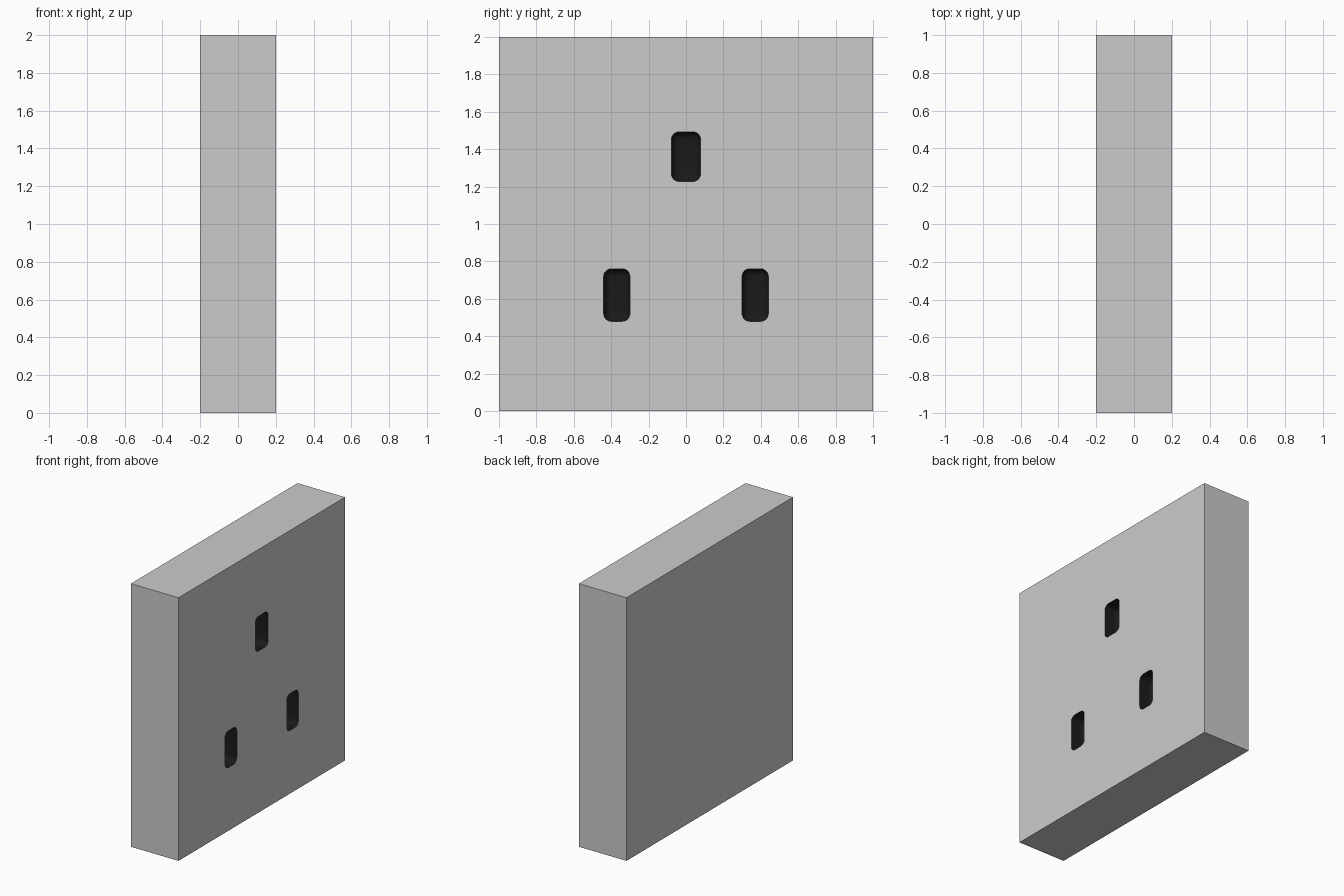
import bpy, bmesh

if "Cube" in bpy.data.objects:
    bpy.data.objects.remove(bpy.data.objects["Cube"])

black = bpy.data.materials.new("black_slot")
black.diffuse_color = (0.01, 0.01, 0.01, 1)
black.use_nodes = True
black.node_tree.nodes["Principled BSDF"].inputs["Base Color"].default_value = black.diffuse_color

FACE_X = 0.2      # front surface of the plate
DEPTH = 0.12      # depth of the pin slots


def box(name, loc, size, bevel=0.0, mat_index=0):
    bm = bmesh.new()
    bmesh.ops.create_cube(bm, size=1)
    bmesh.ops.scale(bm, vec=size, verts=bm.verts)
    if bevel:
        bmesh.ops.bevel(bm, geom=bm.edges[:], offset=bevel, segments=6,
                        profile=0.5, affect='EDGES')
    for f in bm.faces:
        f.material_index = mat_index
    bmesh.ops.translate(bm, vec=loc, verts=bm.verts)
    me = bpy.data.meshes.new(name)
    # slot 0 stays plain grey, slot 1 is the dark slot lining
    me.materials.append(None)
    me.materials.append(black)
    bm.to_mesh(me)
    bm.free()
    ob = bpy.data.objects.new(name, me)
    bpy.context.collection.objects.link(ob)
    return ob


# Square socket plate
plate = box("socket_plate", (0, 0, 1), (0.4, 2, 2))

# Three rounded pin slots: y, z, width, height
slots = [(0, 1.36, 0.155, 0.265),
         (-0.37, 0.62, 0.14, 0.28),
         (0.37, 0.62, 0.14, 0.28)]
for i, (y, z, w, h) in enumerate(slots):
    cutter = box(f"slot_cutter_{i + 1}", (FACE_X, y, z), (2 * DEPTH, w, h),
                 bevel=0.04, mat_index=1)
    cutter.hide_render = True
    cutter.hide_set(True)
    mod = plate.modifiers.new(f"slot_{i + 1}", 'BOOLEAN')
    mod.operation = 'DIFFERENCE'
    mod.solver = 'EXACT'
    mod.object = cutter

# Apply the cuts, then remove the cutters
bpy.context.view_layer.objects.active = plate
plate.select_set(True)
for mod in list(plate.modifiers):
    cutter = mod.object
    bpy.ops.object.modifier_apply(modifier=mod.name)
    bpy.data.objects.remove(cutter)
bpy.ops.object.shade_smooth_by_angle()
